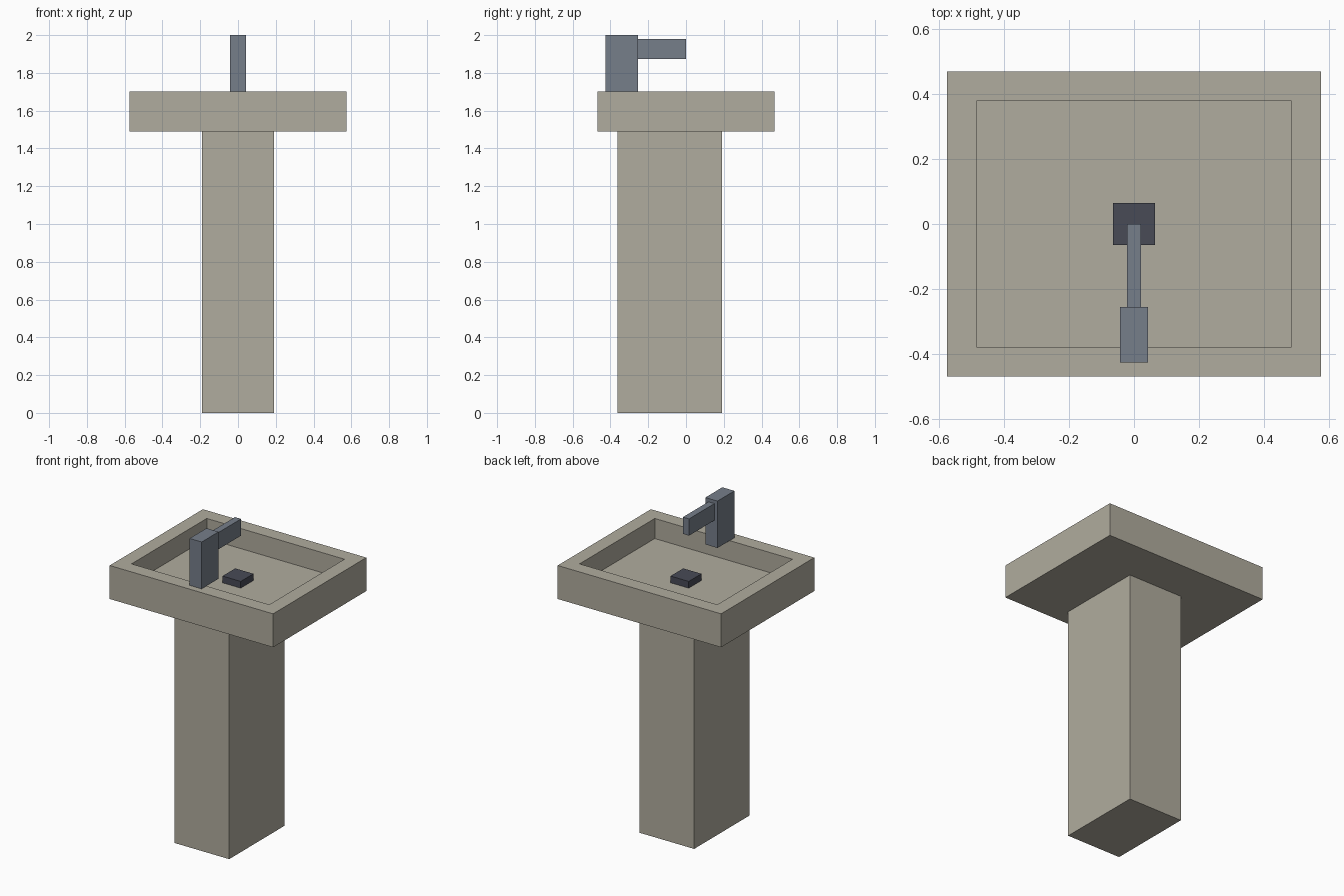
import bpy, bmesh
from mathutils import Vector

if "Cube" in bpy.data.objects:
    bpy.data.objects.remove(bpy.data.objects["Cube"])

U = 2 / 47  # every dimension is a multiple of this module


def material(name, rgb):
    m = bpy.data.materials.new(name)
    m.diffuse_color = (*rgb, 1)
    m.use_nodes = True
    m.node_tree.nodes["Principled BSDF"].inputs["Base Color"].default_value = m.diffuse_color
    return m


stone = material("warm grey stone", (0.434, 0.413, 0.342))
metal = material("blue grey metal", (0.181, 0.209, 0.254))
dark = material("dark drain metal", (0.065, 0.069, 0.093))


def box(name, lo, hi, mat, recess=None):
    """Box between two corners (in modules); recess = (rim width, depth) hollows the top."""
    lo, hi = Vector(lo) * U, Vector(hi) * U
    bm = bmesh.new()
    bmesh.ops.create_cube(bm, size=1)
    for v in bm.verts:
        v.co = Vector([(a + b) / 2 + c * (b - a) for a, b, c in zip(lo, hi, v.co)])
    bm.normal_update()
    if recess:
        rim, depth = recess
        top = max(bm.faces, key=lambda f: f.normal.z)
        bmesh.ops.inset_region(bm, faces=[top], thickness=rim * U)
        floor = bmesh.ops.extrude_discrete_faces(bm, faces=[top])["faces"][0]
        bmesh.ops.translate(bm, verts=floor.verts[:], vec=(0, 0, -depth * U))
    me = bpy.data.meshes.new(name)
    bm.to_mesh(me)
    bm.free()
    me.materials.append(mat)
    ob = bpy.data.objects.new(name, me)
    bpy.context.collection.objects.link(ob)
    return ob


# Pedestal, set back towards the tap side
box("pedestal", (-4.5, -8.5, 0), (4.5, 4.5, 35), stone)
# Basin with a sunken bowl
box("basin", (-13.5, -11, 35), (13.5, 11, 40), stone, recess=(3, 3))
# Drain block on the bowl floor
box("drain", (-1.5, -1.5, 37), (1.5, 1.5, 38), dark)
# Tap post and spout
box("tap_post", (-1, -10, 40), (1, -6, 47), metal)
box("tap_spout", (-0.5, -6, 44), (0.5, 0, 46.5), metal)
